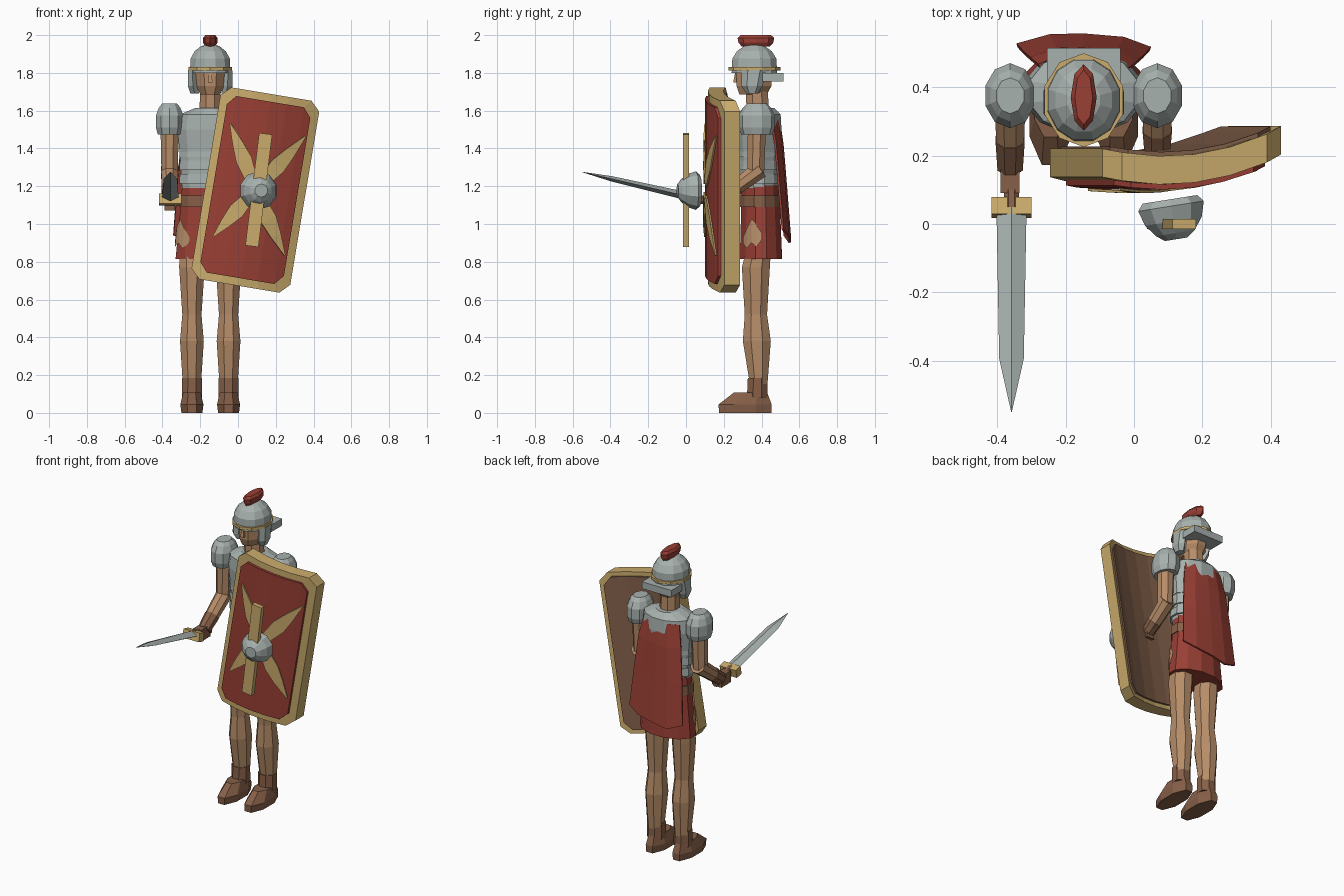
import bpy, math
from math import sin, cos, pi, radians
from mathutils import Vector, Matrix

if "Cube" in bpy.data.objects:
    bpy.data.objects.remove(bpy.data.objects["Cube"], do_unlink=True)


def material(name, rgb):
    m = bpy.data.materials.new(name)
    m.use_nodes = True
    m.diffuse_color = (*rgb, 1)
    m.node_tree.nodes["Principled BSDF"].inputs["Base Color"].default_value = (*rgb, 1)
    return m


STEEL = material("steel", (0.39, 0.44, 0.425))
RED = material("red", (0.32, 0.05, 0.035))
GOLD = material("gold", (0.59, 0.41, 0.15))
SKIN = material("skin", (0.47, 0.265, 0.14))
LEATHER = material("leather", (0.24, 0.115, 0.065))
WOOD = material("wood", (0.215, 0.112, 0.066))


def mesh(name, verts, faces, mat, matrix=None):
    me = bpy.data.meshes.new(name)
    me.from_pydata([tuple(v) for v in verts], [], faces)
    me.materials.append(mat)
    if matrix:
        me.transform(matrix)
    ob = bpy.data.objects.new(name, me)
    bpy.context.collection.objects.link(ob)
    return ob


def loft(name, rings, mat, sides=8, matrix=None, turn=0.5):
    """Stack of ellipses (x, y, z, rx, ry) joined by flat faces."""
    verts = []
    for x, y, z, rx, ry in rings:
        for i in range(sides):
            a = 2 * pi * (i + turn) / sides
            verts.append((x + rx * cos(a), y + ry * sin(a), z))
    faces = [tuple(reversed(range(sides)))]
    for r in range(len(rings) - 1):
        for i in range(sides):
            j = (i + 1) % sides
            faces.append((r * sides + i, r * sides + j, (r + 1) * sides + j, (r + 1) * sides + i))
    faces.append(tuple(range(len(verts) - sides, len(verts))))
    return mesh(name, verts, faces, mat, matrix)


def limb(name, a, b, ra, rb, mat, sides=8):
    a, b = Vector(a), Vector(b)
    turn = (b - a).to_track_quat('Z', 'Y').to_matrix().to_4x4()
    length = (b - a).length
    return loft(name, [(0, 0, 0, ra, ra), (0, 0, length, rb, rb)], mat, sides,
                Matrix.Translation(a) @ turn)


def box(name, centre, size, mat, rot=None):
    m = Matrix.Translation(centre) @ (rot or Matrix()) @ Matrix.Diagonal((*size, 1))
    h = 0.5
    v = [(x, y, z) for x in (-h, h) for y in (-h, h) for z in (-h, h)]
    f = [(0, 1, 3, 2), (4, 6, 7, 5), (0, 4, 5, 1), (2, 3, 7, 6), (0, 2, 6, 4), (1, 5, 7, 3)]
    return mesh(name, v, f, mat, m)


CX, CY = -0.147, 0.375

# Torso armour, tunic, belt, skirt
loft("torso_armour", [(CX, 0.385, z, rx, ry) for z, rx, ry in (
    (1.19, 0.155, 0.105), (1.35, 0.165, 0.112), (1.50, 0.18, 0.125),
    (1.58, 0.165, 0.12), (1.615, 0.08, 0.085))], STEEL, 12)
for z in (1.24, 1.31, 1.38):
    loft("armour_band", [(CX, 0.385, z - 0.025, 0.17, 0.118), (CX, 0.385, z + 0.025, 0.166, 0.113)], STEEL, 12)
loft("tunic_waist", [(CX, 0.39, 1.13, 0.158, 0.105), (CX, 0.39, 1.205, 0.155, 0.104)], RED, 12)
loft("belt", [(CX, 0.39, 1.09, 0.168, 0.112), (CX, 0.39, 1.15, 0.168, 0.112)], LEATHER, 12)
loft("skirt", [(CX, 0.397, 0.815, 0.19, 0.116), (CX, 0.395, 1.1, 0.162, 0.106)], RED, 12)

# Ragged skirt patches at both hips
for deg, s in ((205, 1), (335, -1)):
    strip = []
    for da, low, high in ((-0.5, 0.92, 0.95), (-0.25, 0.88, 0.99), (0, 0.9, 1.03),
                          (0.25, 0.87, 0.98), (0.5, 0.9, 0.93)):
        a = radians(deg) + s * da
        for z in (low, high):
            t = (z - 0.815) / 0.285
            strip.append((CX + (0.196 - 0.028 * t) * cos(a), 0.396 + (0.121 - 0.01 * t) * sin(a), z))
    mesh("skirt_patch", strip, [(i, i + 2, i + 3, i + 1) for i in (0, 2, 4, 6)], SKIN)

# Legs, boots and arms
for s, side in ((-1, "right"), (1, "left")):
    x = CX + s * 0.097
    loft(side + "_leg", [(x, y, z, rx, ry) for y, z, rx, ry in (
        (0.385, 0.15, 0.052, 0.05), (0.375, 0.38, 0.068, 0.08), (0.37, 0.52, 0.055, 0.064),
        (0.37, 0.77, 0.073, 0.08), (0.385, 0.87, 0.07, 0.07))], SKIN)
    loft(side + "_boot_cuff", [(x, 0.378, 0.08, 0.058, 0.06), (x, 0.378, 0.185, 0.057, 0.055)], LEATHER)
    loft(side + "_boot", [(x, 0.313, 0, 0.06, 0.15), (x, 0.313, 0.045, 0.066, 0.152),
                          (x, 0.342, 0.108, 0.05, 0.095)], LEATHER)
    ax = CX + s * 0.215
    loft(side + "_shoulder_guard", [(ax, CY, z, r, r * 1.25) for z, r in (
        (1.475, 0.066), (1.51, 0.076), (1.575, 0.076), (1.615, 0.06), (1.637, 0.042))], STEEL, 10)
    elbow = Vector((ax, 0.37, 1.27))
    wrist = Vector((ax, 0.165, 1.12)) if s < 0 else Vector((ax, 0.21, 1.155))
    mid = elbow.lerp(wrist, 0.6)
    limb(side + "_upper_arm", (ax, CY, 1.5), elbow, 0.052, 0.047, SKIN)
    limb(side + "_forearm", elbow + Vector((0, 0.025, 0.02)), mid, 0.05, 0.044, SKIN)
    limb(side + "_bracer", mid, wrist, 0.046, 0.04, LEATHER)
    box(side + "_hand", wrist + Vector((0, -0.025, -0.01)), (0.055, 0.1, 0.075), LEATHER)

# Neck, head, face
loft("neck", [(CX, 0.38, 1.57, 0.062, 0.065), (CX, 0.375, 1.73, 0.058, 0.062)], SKIN)
loft("head", [(CX, 0.355, 1.685, 0.055, 0.078), (CX, 0.36, 1.73, 0.08, 0.1),
              (CX, 0.36, 1.86, 0.088, 0.105)], SKIN)
loft("nose", [(CX, 0.27, 1.75, 0.017, 0.028), (CX, 0.27, 1.81, 0.009, 0.012)], SKIN, 4)

# Helmet with rim, cheek and neck guards, crest
loft("helmet", [(CX, 0.362, z, r, r * 1.12) for z, r in (
    (1.80, 0.111), (1.875, 0.108), (1.915, 0.085), (1.942, 0.05), (1.95, 0.02))], STEEL, 12)
loft("helmet_rim", [(CX, 0.362, 1.813, 0.12, 0.137), (CX, 0.362, 1.83, 0.12, 0.137)], GOLD, 10)
box("neck_guard", (CX, 0.46, 1.778), (0.215, 0.11, 0.045), STEEL)
for s in (-1, 1):
    loft("cheek_guard", [(CX + s * 0.082, 0.35, 1.69, 0.026, 0.03), (CX + s * 0.092, 0.35, 1.73, 0.03, 0.055),
                         (CX + s * 0.094, 0.36, 1.815, 0.026, 0.065)], STEEL, 6)
loft("crest", [(CX, 0.37, z, rx, ry) for z, rx, ry in (
    (1.94, 0.026, 0.075), (1.96, 0.038, 0.092), (1.985, 0.038, 0.097), (2.0, 0.026, 0.08))], RED, 8, None, 0)

# Cape as a folded sheet with thickness
rows = [(1.56, 0.13, 0.477), (1.42, 0.155, 0.497), (1.2, 0.175, 0.515), (0.92, 0.195, 0.537)]
folds = [(-1, -0.015, 0.03), (-0.5, 0.012, -0.03), (0, 0.014, 0), (0.6, 0.004, 0.03), (1, -0.025, 0.08)]
verts = [(CX + u * w, y + dy, z + lift * (1.56 - z)) for z, w, y in rows for u, dy, lift in folds]
n = len(folds)
faces = [(r * n + c, r * n + c + 1, r * n + n + c + 1, r * n + n + c)
         for r in range(len(rows) - 1) for c in range(n - 1)]
cape = mesh("cape", verts, faces, RED)
solid = cape.modifiers.new("thickness", 'SOLIDIFY')
solid.thickness, solid.offset = 0.012, 0

# Curved, tilted shield
ROLL = Matrix.Rotation(radians(9.5), 4, 'Y')
CENTRE = Vector((0.092, 0, 1.18))
COLUMNS = (-1, -0.81, -0.4, 0, 0.4, 0.81, 1)


def on_shield(u, v, d):
    return CENTRE + ROLL @ Vector((u, 0.121 + 0.125 * u + 0.7 * u * u + d, v))


def outline(half_w, half_h, d):
    cut = 0.05
    pts = [(c * half_w, half_h - (cut if abs(c) == 1 else 0)) for c in COLUMNS]
    pts += [(u, -v) for u, v in reversed(pts)]
    return [on_shield(u, v, d) for u, v in pts]


def panel(name, half_w, half_h, d0, d1, mat):
    front, back = outline(half_w, half_h, d0), outline(half_w, half_h, d1)
    k = len(front)
    f = []
    for i in range(k // 2 - 1):
        q = (i, i + 1, k - 2 - i, k - 1 - i)
        f += [q, tuple(k + j for j in reversed(q))]
    f += [(i, k + i, k + (i + 1) % k, (i + 1) % k) for i in range(k)]
    return mesh(name, front + back, f, mat)


loops = [outline(0.265, 0.515, 0), outline(0.222, 0.472, 0), outline(0.222, 0.472, 0.083), outline(0.265, 0.515, 0.083)]
k = len(loops[0])
faces = [(a * k + i, a * k + (i + 1) % k, b * k + (i + 1) % k, b * k + i)
         for a, b in ((0, 1), (1, 2), (2, 3), (3, 0)) for i in range(k)]
mesh("shield_rim", sum(loops, []), faces, GOLD)
panel("shield_face", 0.224, 0.474, -0.015, 0.02, RED)
panel("shield_back", 0.238, 0.488, 0.03, 0.095, WOOD)

# Shield emblem: four pointed rays, an upright bar and the boss
for tx, tz in ((-0.19, 0.325), (0.215, 0.325), (0.21, -0.315), (-0.18, -0.28)):
    tip = Vector((tx, 0, tz))
    across = Vector((-tz, 0, tx)).normalized()
    strip = []
    for t, w in ((0.12, 0.03), (0.45, 0.043), (0.7, 0.028), (1, 0.003)):
        for e in (-w, w):
            p = tip * t + across * e
            strip.append(on_shield(p.x, p.z, -0.021))
    ray = mesh("shield_ray", strip, [(i, i + 1, i + 3, i + 2) for i in (0, 2, 4)], GOLD)
    mod = ray.modifiers.new("thickness", 'SOLIDIFY')
    mod.thickness, mod.offset = 0.008, 0
box("shield_bar", (0.11, 0, 1.18), (0.07, 0.03, 0.6), GOLD, Matrix.Rotation(radians(7), 4, 'Y'))
loft("shield_boss", [(0, 0, z, r, r) for z, r in ((0, 0.085), (0.02, 0.102), (0.065, 0.088), (0.10, 0.06), (0.118, 0.035))],
     STEEL, 10, Matrix.Translation((0.105, 0.072, 1.177)) @ Matrix.Rotation(radians(9), 4, 'Z')
     @ Matrix.Rotation(pi / 2, 4, 'X'))

# Sword
AIM = Matrix.Rotation(radians(77), 4, 'X')
HILT = Matrix.Translation((-0.358, 0.045, 1.138)) @ AIM
loft("sword_blade", [(0, 0, 0, 0.044, 0.022), (0, 0, 0.45, 0.036, 0.014), (0, 0, 0.61, 0.001, 0.001)],
     STEEL, 4, HILT, 0)
box("sword_guard", (-0.358, 0.048, 1.13), (0.118, 0.055, 0.05), GOLD, AIM)
loft("sword_grip", [(0, 0, -0.17, 0.024, 0.024), (0, 0, 0, 0.024, 0.024)], LEATHER, 8, HILT)
